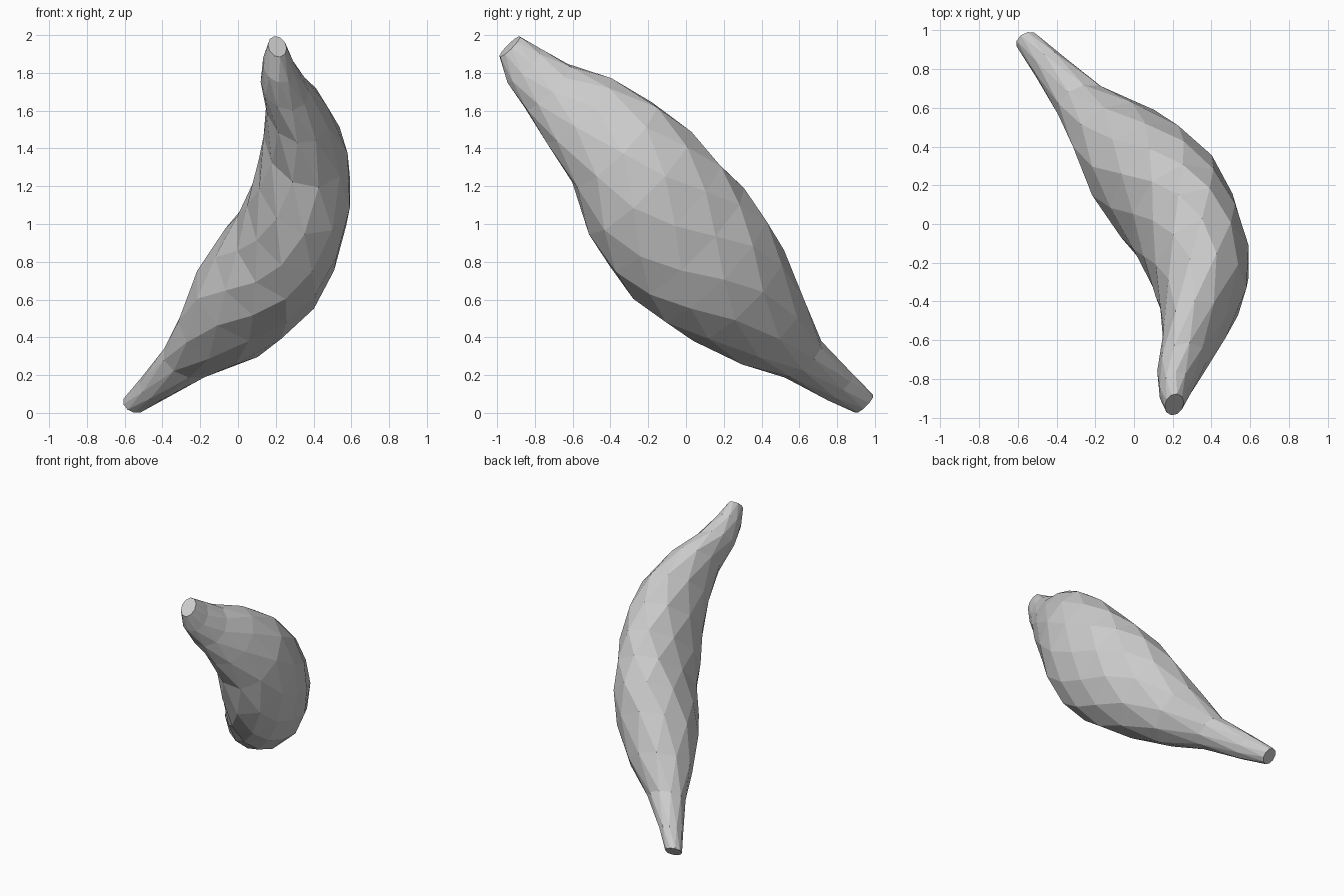
import bpy
import bmesh
from math import cos, sin, pi
from mathutils import Vector

cube = bpy.data.objects.get("Cube")
if cube:
    bpy.data.objects.remove(cube, do_unlink=True)

# One plain grey for the whole fruit
grey = bpy.data.materials.new("plain grey")
grey.use_nodes = True
colour = (0.6, 0.6, 0.6, 1)
grey.diffuse_color = colour
grey.node_tree.nodes["Principled BSDF"].inputs["Base Color"].default_value = colour

# Fruit frame: centre, long axis, wide direction and bulge direction
CENTRE = Vector((0, 0, 0.985))
AXIS = Vector((0.277, -0.679, 0.679)).normalized()
WIDE = Vector((0, 1, 1)).normalized()
BULGE = WIDE.cross(AXIS).normalized()
SIDES = 10

# Sections along the axis: position, wide low/high, bulge inner/outer
SECTIONS = [
    (-1.43, -0.06, 0.07, -0.22, -0.10),
    (-1.25, -0.12, 0.075, -0.18, -0.01),
    (-0.97, -0.19, 0.075, -0.13, 0.15),
    (-0.70, -0.31, 0.17, -0.12, 0.35),
    (-0.42, -0.39, 0.27, -0.11, 0.475),
    (-0.20, -0.44, 0.33, -0.06, 0.525),
    (0.00, -0.455, 0.35, -0.01, 0.535),
    (0.20, -0.44, 0.365, 0.00, 0.53),
    (0.42, -0.38, 0.365, -0.01, 0.50),
    (0.65, -0.265, 0.345, -0.04, 0.41),
    (0.89, -0.20, 0.27, -0.10, 0.24),
    (1.07, -0.16, 0.17, -0.18, 0.08),
    (1.22, -0.125, 0.12, -0.215, -0.04),
    (1.34, -0.06, 0.09, -0.22, -0.12),
]


def add_ring(bm, index, section):
    """Add one oval ring, turned half a step on every other section."""
    s, low, high, inner, outer = section
    ring = []
    for i in range(SIDES):
        angle = 2 * pi * (i + 0.5 * (index % 2)) / SIDES
        a = (low + high) / 2 + 1.03 * (high - low) / 2 * cos(angle)
        b = (inner + outer) / 2 + 1.03 * (outer - inner) / 2 * sin(angle)
        ring.append(bm.verts.new(CENTRE + AXIS * s + WIDE * a + BULGE * b))
    return ring


# Curved body with narrow stem and tip, skinned in triangles
bm = bmesh.new()
rings = [add_ring(bm, k, sec) for k, sec in enumerate(SECTIONS)]
for k in range(len(rings) - 1):
    # the straight ring is the one that is not turned
    straight, turned = (rings[k], rings[k + 1]) if k % 2 == 0 else (rings[k + 1], rings[k])
    for i in range(SIDES):
        j = (i + 1) % SIDES
        bm.faces.new((straight[i], straight[j], turned[i]))
        bm.faces.new((straight[j], turned[j], turned[i]))
# Flat cut ends
bm.faces.new(rings[0])
bm.faces.new(rings[-1])
bmesh.ops.recalc_face_normals(bm, faces=bm.faces)

mesh = bpy.data.meshes.new("curved_fruit")
bm.to_mesh(mesh)
bm.free()
mesh.materials.append(grey)
fruit = bpy.data.objects.new("curved_fruit", mesh)
bpy.context.collection.objects.link(fruit)
